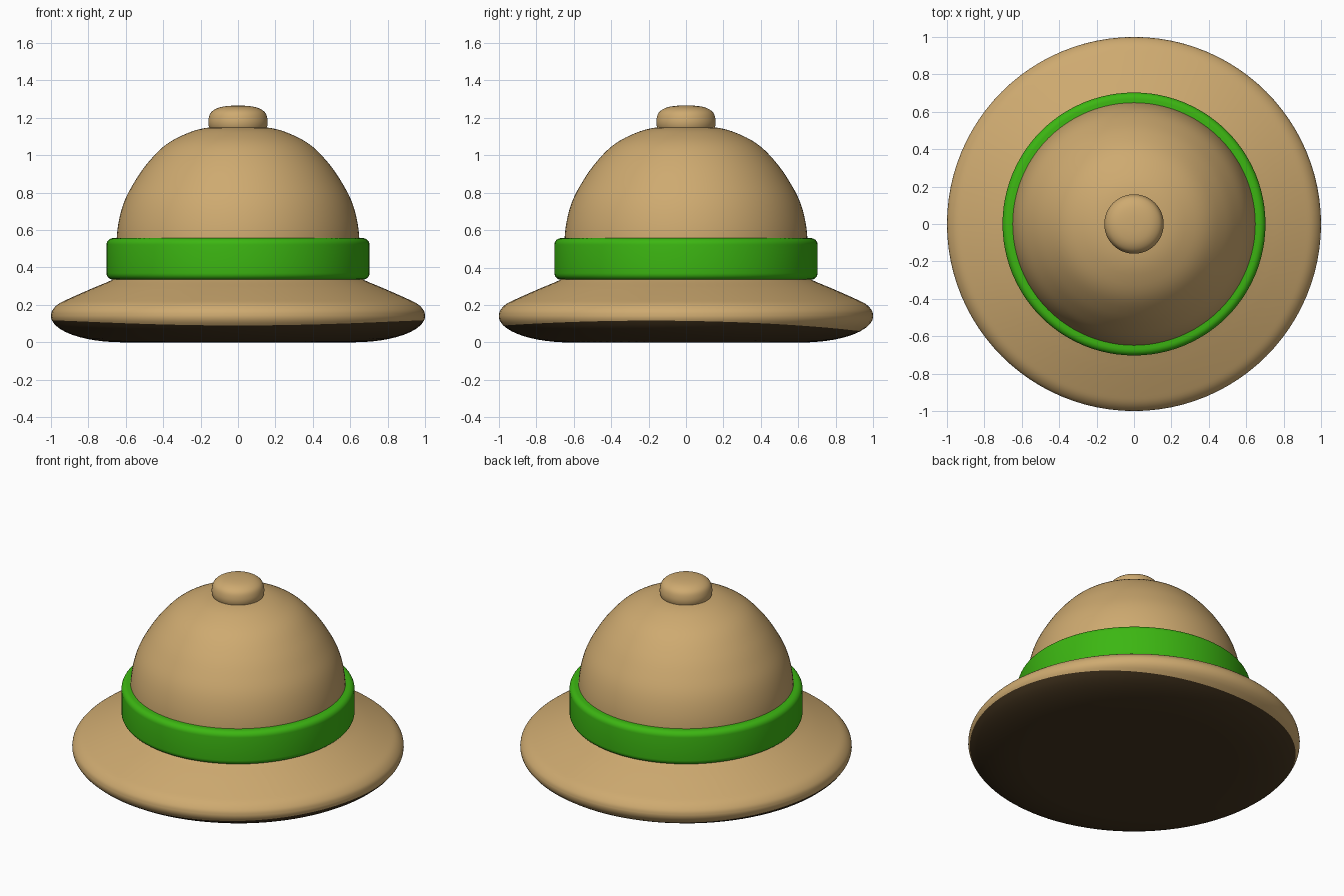
import bpy, bmesh, math

if "Cube" in bpy.data.objects:
    bpy.data.objects.remove(bpy.data.objects["Cube"], do_unlink=True)

SEGMENTS = 96


def material(name, srgb):
    lin = [((c / 255 + 0.055) / 1.055) ** 2.4 for c in srgb]
    mat = bpy.data.materials.new(name)
    mat.use_nodes = True
    mat.diffuse_color = (*lin, 1)
    mat.node_tree.nodes["Principled BSDF"].inputs["Base Color"].default_value = (*lin, 1)
    return mat


def spline(points, steps=4):
    """Catmull-Rom curve through (radius, height) points."""
    pts = [points[0]] + points + [points[-1]]
    out = []
    for a, b, c, d in zip(pts, pts[1:], pts[2:], pts[3:]):
        for i in range(steps):
            t = i / steps
            out.append(tuple(
                q + 0.5 * t * (r - p + t * (2 * p - 5 * q + 4 * r - s + t * (3 * (q - r) + s - p)))
                for p, q, r, s in zip(a, b, c, d)))
    return out + [points[-1]]


def lathe(name, mat, profile, closed=False):
    """Turn a profile round z; profile may be a function of the angle."""
    bm = bmesh.new()
    columns = []
    for s in range(SEGMENTS):
        a = 2 * math.pi * s / SEGMENTS
        pts = profile(a) if callable(profile) else profile
        columns.append([bm.verts.new((r * math.cos(a), r * math.sin(a), z)) for r, z in pts])
    count = len(columns[0])
    for s in range(SEGMENTS):
        c, n = columns[s], columns[(s + 1) % SEGMENTS]
        for i in range(count if closed else count - 1):
            j = (i + 1) % count
            bm.faces.new((c[i], n[i], n[j], c[j]))
    bmesh.ops.remove_doubles(bm, verts=bm.verts, dist=0.0005)
    bmesh.ops.recalc_face_normals(bm, faces=bm.faces)
    mesh = bpy.data.meshes.new(name)
    bm.to_mesh(mesh)
    bm.free()
    obj = bpy.data.objects.new(name, mesh)
    bpy.context.collection.objects.link(obj)
    mesh.materials.append(mat)
    bpy.ops.object.select_all(action="DESELECT")
    obj.select_set(True)
    bpy.context.view_layer.objects.active = obj
    bpy.ops.object.shade_smooth_by_angle(angle=math.radians(50))
    return obj


tan = material("tan cloth", (206, 170, 112))
green = material("green band", (60, 182, 18))
dark = material("dark brown lining", (70, 54, 32))


# Brim: a rounded lower edge, split between lining and cloth on a wavy line
RIM_Z = 0.14


def rim_radius(z):
    return 0.62 + 0.38 * (1 - (1 - z / RIM_Z) ** 2) ** 0.5


def split(a):
    return 0.095 + 0.02 * math.cos(2 * a) - 0.015 * math.sin(a)


def lining_profile(a):
    heights = [split(a) * (i / 10) ** 2 for i in range(11)]
    return [(0, 0), (0.3, 0)] + [(rim_radius(z), z) for z in heights]


brim_top = spline([(1.0, RIM_Z), (0.993, 0.17), (0.96, 0.205), (0.9, 0.235),
                   (0.78, 0.288), (0.67, 0.335), (0.62, 0.37)])


def brim_profile(a):
    low = split(a)
    heights = [low + (RIM_Z - low) * i / 4 for i in range(4)]
    return [(rim_radius(z), z) for z in heights] + brim_top


lathe("brim_lining", dark, lining_profile)
lathe("brim", tan, brim_profile)

# Band: a thick ring with rounded outer corners
BAND_R, BAND_LOW, BAND_HIGH, ROUND = 0.703, 0.335, 0.557, 0.035
band = [(0.6, BAND_LOW)]
for z, start in ((BAND_LOW + ROUND, -90), (BAND_HIGH - ROUND, 0)):
    for i in range(7):
        t = math.radians(start + 15 * i)
        band.append((BAND_R - ROUND + ROUND * math.cos(t), z + ROUND * math.sin(t)))
band.append((0.6, BAND_HIGH))
lathe("hat_band", green, band, closed=True)

# Crown dome
lathe("crown", tan, spline([(0.65, 0.4), (0.649, 0.55), (0.635, 0.66), (0.605, 0.76), (0.555, 0.855),
                            (0.49, 0.95), (0.4, 1.045), (0.3, 1.105), (0.18, 1.145), (0, 1.16)]))

# Button on top
lathe("top_button", tan, spline([(0.14, 1.12), (0.156, 1.155), (0.158, 1.19), (0.145, 1.228),
                                 (0.11, 1.252), (0.06, 1.263), (0, 1.266)]))
